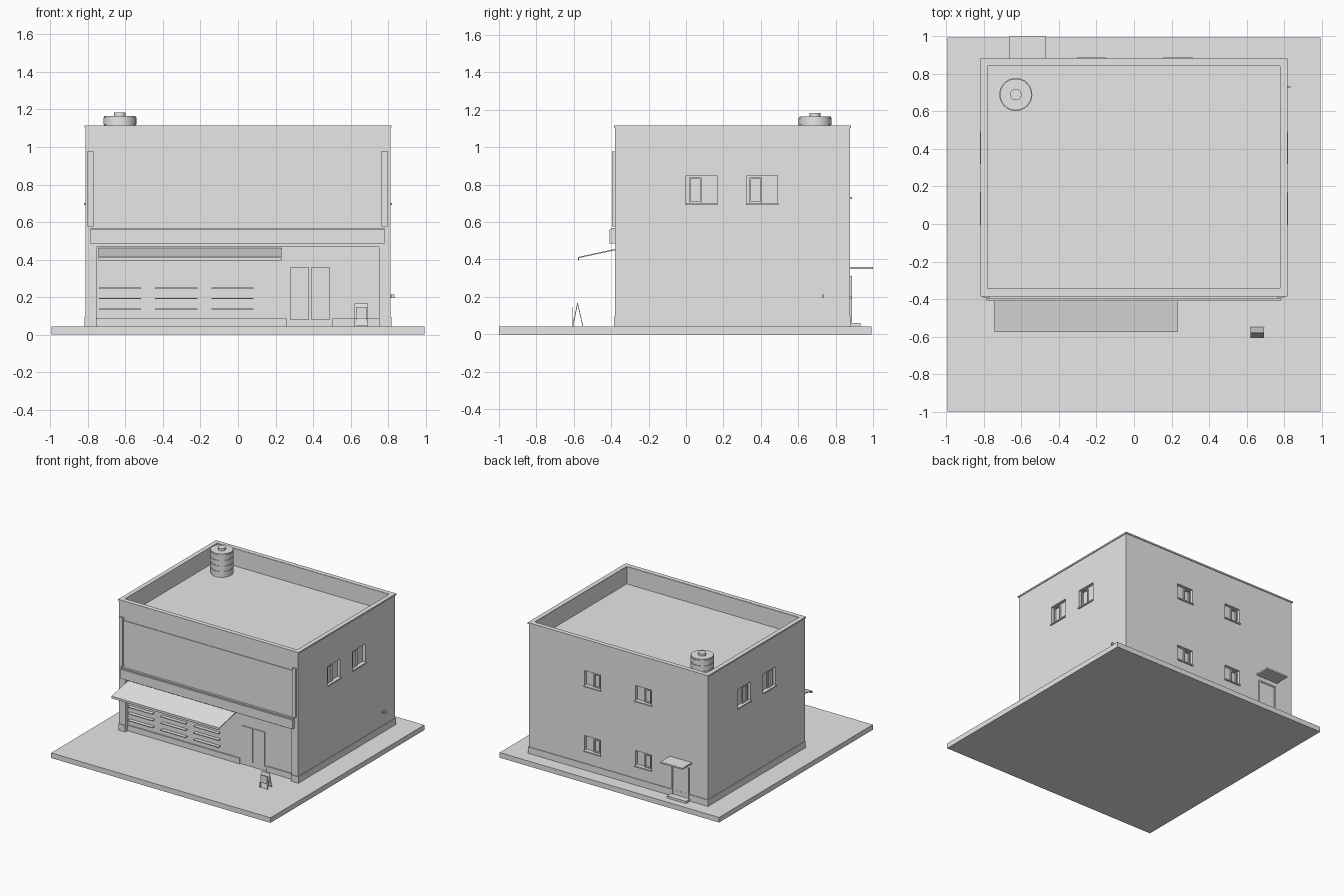
import bpy
import bmesh
from mathutils import Matrix, Vector

if "Cube" in bpy.data.objects:
    bpy.data.objects.remove(bpy.data.objects["Cube"], do_unlink=True)

grey = bpy.data.materials.new("plain grey")
grey.use_nodes = True
grey.diffuse_color = (0.8, 0.8, 0.8, 1)
grey.node_tree.nodes["Principled BSDF"].inputs["Base Color"].default_value = (0.8, 0.8, 0.8, 1)


def finish(name, bm):
    mesh = bpy.data.meshes.new(name)
    bm.to_mesh(mesh)
    bm.free()
    mesh.materials.append(grey)
    obj = bpy.data.objects.new(name, mesh)
    bpy.context.collection.objects.link(obj)
    return obj


def box(name, x, y, z):
    bm = bmesh.new()
    size = Vector((x[1] - x[0], y[1] - y[0], z[1] - z[0]))
    mid = Vector((x[0] + x[1], y[0] + y[1], z[0] + z[1])) / 2
    bmesh.ops.create_cube(bm, size=1, matrix=Matrix.Translation(mid) @ Matrix.Diagonal(size).to_4x4())
    return finish(name, bm)


def extrude_x(name, profile, x0, x1):
    """Closed (y, z) outline swept along x."""
    bm = bmesh.new()
    face = bm.faces.new([bm.verts.new((x0, y, z)) for y, z in profile])
    out = bmesh.ops.extrude_face_region(bm, geom=[face], use_keep_orig=True)
    verts = [g for g in out["geom"] if isinstance(g, bmesh.types.BMVert)]
    bmesh.ops.translate(bm, verts=verts, vec=(x1 - x0, 0, 0))
    bmesh.ops.recalc_face_normals(bm, faces=bm.faces)
    return finish(name, bm)


def cylinder(name, x, y, radius, z0, z1):
    bm = bmesh.new()
    bmesh.ops.create_cone(bm, cap_ends=True, segments=32, radius1=radius, radius2=radius,
                          depth=z1 - z0, matrix=Matrix.Translation((x, y, (z0 + z1) / 2)))
    bm.normal_update()
    for f in bm.faces:
        f.smooth = len(f.verts) == 4
    for e in bm.edges:
        e.smooth = e.calc_face_angle(0) < 0.6
    return finish(name, bm)


HALF, FRONT, BACK, GROUND, TOP = 0.812, -0.38, 0.877, 0.042, 1.113


def wall_box(name, side, u, depth, z):
    """Box on a wall: u runs along the wall, depth outward from it."""
    a, b = depth
    if side == "right":
        return box(name, (HALF + a, HALF + b), u, z)
    if side == "left":
        return box(name, (-HALF - b, -HALF - a), u, z)
    if side == "back":
        return box(name, u, (BACK + a, BACK + b), z)
    return box(name, u, (FRONT - b, FRONT - a), z)


# Ground slab and walls
box("ground_slab", (-0.995, 0.995), (-1, 0.993), (0, GROUND))
walls = box("walls", (-HALF, HALF), (FRONT, BACK), (GROUND, TOP))

# Window, shop front and roof recesses
windows = []
for side in ("right", "left"):
    for u in (0.0, 0.325):
        windows.append((side, (u, u + 0.165), (0.697, 0.85)))
for u in (-0.30, 0.162):
    for z in (0.197, 0.73):
        windows.append(("back", (u, u + 0.145), (z, z + 0.125)))

cutters = [wall_box("window_cutter", s, u, (-0.025, 0.05), z) for s, u, z in windows]
cutters.append(wall_box("shop_cutter", "front", (-0.755, 0.752), (-0.035, 0.05), (0.0, 0.467)))
cutters.append(box("roof_cutter", (-0.781, 0.779), (-0.345, 0.843), (0.972, 1.3)))
for cutter in cutters:
    cutter.hide_render = True
    mod = walls.modifiers.new("recess", "BOOLEAN")
    mod.operation = "DIFFERENCE"
    mod.solver = "EXACT"
    mod.object = cutter
depsgraph = bpy.context.evaluated_depsgraph_get()
walls.data = bpy.data.meshes.new_from_object(walls.evaluated_get(depsgraph))
walls.modifiers.clear()
for cutter in cutters:
    bpy.data.objects.remove(cutter, do_unlink=True)

# Window sashes, rails and sills
for side, (u0, u1), (z0, z1) in windows:
    w = u1 - u0
    wall_box("window_sill", side, (u0 - 0.004, u1 + 0.004), (-0.025, 0.01), (z0 - 0.006, z0 + 0.004))
    inner = (u0 + 0.015, u0 + 0.5 * w)
    for a in (inner[0], inner[1] - 0.008):
        wall_box("sash_stile", side, (a, a + 0.008), (-0.025, -0.013), (z0 + 0.004, z1 - 0.012))
    for b in (z0 + 0.004, z1 - 0.02):
        wall_box("sash_rail", side, inner, (-0.025, -0.013), (b, b + 0.008))

# Parapet cap and base trim
for side, lo, hi in (("right", FRONT, BACK), ("left", FRONT, BACK), ("back", -HALF, HALF), ("front", -HALF, HALF)):
    ext = 0.006 if side in ("back", "front") else 0
    wall_box("parapet_cap", side, (lo - ext, hi + ext), (-0.031, 0.006), (TOP - 0.01, TOP + 0.002))
    if side != "front":
        wall_box("base_trim", side, (lo - 0.005, hi + 0.005), (-0.01, 0.005), (GROUND, 0.095))
for lo, hi in ((-HALF - 0.005, -0.755), (0.752, HALF + 0.005)):
    wall_box("pier_base", "front", (lo, hi), (-0.01, 0.005), (GROUND, 0.095))

# Sign panel, side posts and ledge
wall_box("sign_panel", "front", (-0.77, 0.766), (-0.005, 0.005), (0.595, 0.953))
for lo, hi in ((-0.802, -0.77), (0.766, 0.798)):
    wall_box("sign_post", "front", (lo, hi), (-0.005, 0.015), (0.575, 0.978))
wall_box("ledge", "front", (-0.785, 0.78), (-0.005, 0.03), (0.485, 0.56))
wall_box("ledge_cap", "front", (-0.785, 0.78), (-0.005, 0.017), (0.56, 0.568))

# Awning with short hanging edge
extrude_x("awning", [(-0.35, 0.462), (-0.577, 0.413), (-0.577, 0.395), (-0.572, 0.395),
                     (-0.572, 0.408), (-0.35, 0.455)], -0.743, 0.233)

# Shop front: low walls, shelves and double door
for lo, hi in ((-0.755, 0.26), (0.505, 0.752)):
    wall_box("low_wall", "front", (lo, hi), (-0.036, -0.025), (GROUND, 0.087))
for i in range(3):
    x = -0.742 + 0.3 * i
    for z in (0.136, 0.193, 0.247):
        wall_box("shelf", "front", (x, x + 0.225), (-0.036, -0.005), (z - 0.003, z + 0.003))
for lo, hi in ((0.28, 0.378), (0.392, 0.488)):
    wall_box("shop_door", "front", (lo, hi), (-0.036, -0.027), (0.077, 0.36))

# Back door, step and canopy
wall_box("back_step", "back", (-0.655, -0.48), (0, 0.057), (GROUND, 0.06))
wall_box("back_canopy", "back", (-0.667, -0.468), (0, 0.123), (0.348, 0.36))
wall_box("back_door", "back", (-0.635, -0.5), (0, 0.004), (0.06, 0.3))
for lo in (-0.645, -0.5):
    wall_box("door_jamb", "back", (lo, lo + 0.012), (0, 0.01), (0.06, 0.31))
wall_box("door_head", "back", (-0.645, -0.488), (0, 0.01), (0.3, 0.312))

# Side vent
wall_box("side_vent", "right", (0.703, 0.735), (0, 0.006), (0.198, 0.215))
wall_box("vent_spout", "right", (0.727, 0.735), (0, 0.022), (0.195, 0.213))

# Roof water tank with bands and lid
TX, TY = -0.63, 0.69
cylinder("water_tank", TX, TY, 0.083, 0.972, 1.16)
for i in range(4):
    z = 0.985 + 0.045 * i
    cylinder("tank_band", TX, TY, 0.088, z, z + 0.036)
cylinder("tank_lid", TX, TY, 0.084, 1.156, 1.165)
cylinder("tank_knob", TX, TY, 0.03, 1.165, 1.183)

# Pavement sign: two leaning boards and a small front notice
extrude_x("sign_front_board", [(-0.582, 0.167), (-0.578, 0.167), (-0.602, 0.045), (-0.606, 0.045)], 0.622, 0.694)
extrude_x("sign_back_board", [(-0.582, 0.167), (-0.578, 0.167), (-0.55, 0.045), (-0.554, 0.045)], 0.622, 0.694)
box("notice_plate", (0.63, 0.688), (-0.608, -0.603), (0.085, 0.147))
for x in (0.622, 0.684):
    box("sign_foot", (x, x + 0.01), (-0.608, -0.602), (GROUND, 0.085))
